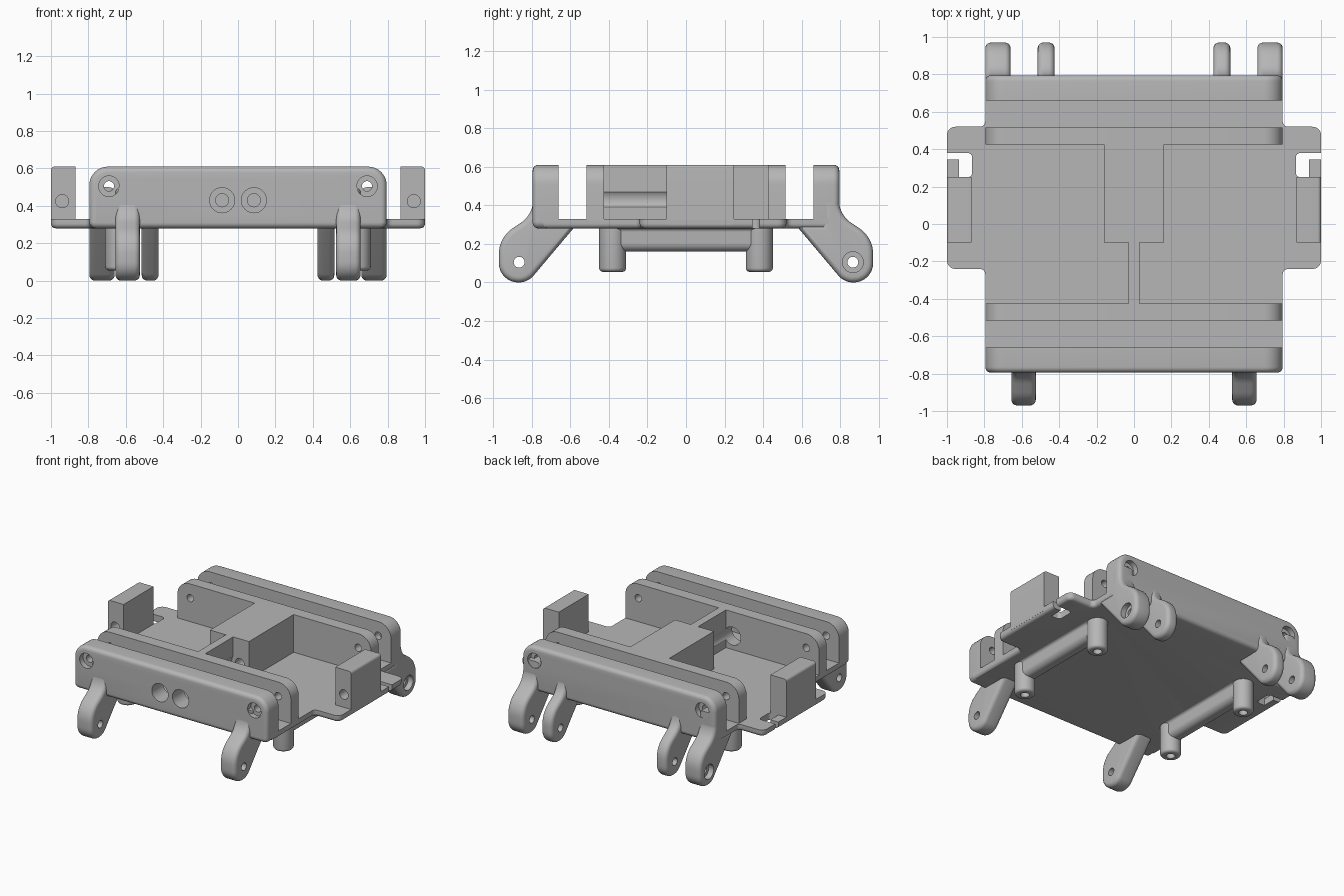
import bpy
import bmesh
from math import sin, cos, pi, tan
from mathutils import Vector

cube = bpy.data.objects.get("Cube")
if cube:
    bpy.data.objects.remove(cube, do_unlink=True)

GREY = (0.47, 0.47, 0.47, 1)
material = bpy.data.materials.new("plain_grey")
material.use_nodes = True
material.diffuse_color = GREY
material.node_tree.nodes["Principled BSDF"].inputs["Base Color"].default_value = GREY

EDGE = 0.795      # half width of the body
FLOOR = 0.28      # underside of the plate
DECK = 0.33       # upper side of the plate
TOP = 0.61        # top of the walls


def rounded(corners, steps=8):
    """Outline from (u, v, radius) corners, each replaced by an arc."""
    out = []
    for i, (u, v, r) in enumerate(corners):
        p = Vector((u, v))
        if r == 0:
            out.append(p)
            continue
        a = (Vector(corners[i - 1][:2]) - p).normalized()
        b = (Vector(corners[(i + 1) % len(corners)][:2]) - p).normalized()
        half = a.angle(b) / 2
        centre = p + (a + b).normalized() * (r / sin(half))
        start = p + a * (r / tan(half)) - centre
        sweep = pi - 2 * half
        if a.x * b.y - a.y * b.x > 0:
            sweep = -sweep
        for k in range(steps + 1):
            t = sweep * k / steps
            out.append(centre + Vector((start.x * cos(t) - start.y * sin(t),
                                        start.x * sin(t) + start.y * cos(t))))
    return out


def circle(u, v, r, n=32):
    return [Vector((u + r * cos(2 * pi * k / n), v + r * sin(2 * pi * k / n))) for k in range(n)]


def rect(u0, v0, u1, v1, r=0):
    return rounded([(u0, v0, r), (u1, v0, r), (u1, v1, r), (u0, v1, r)])


def inset(pts, d):
    """Move a counter-clockwise outline inward by d with mitred corners."""
    out = []
    for i, p in enumerate(pts):
        a = (p - pts[i - 1]).normalized()
        b = (pts[(i + 1) % len(pts)] - p).normalized()
        na, nb = Vector((-a.y, a.x)), Vector((-b.y, b.x))
        out.append(p + (na + nb) * (d / (1 + na.dot(nb))))
    return out


def prism(name, pts, axis, lo, hi, soft_lo=0, soft_hi=0):
    """Extrude an outline along an axis, rounding the rim at either end."""
    lo, hi, soft_lo, soft_hi = (lo, hi, soft_lo, soft_hi) if lo < hi else (hi, lo, soft_hi, soft_lo)
    pts = [p for i, p in enumerate(pts) if (p - pts[i - 1]).length > 1e-5]
    if sum(pts[i - 1].x * p.y - p.x * pts[i - 1].y for i, p in enumerate(pts)) < 0:
        pts.reverse()
    arc = [k * pi / 10 for k in range(6)]
    levels = [(lo + soft_lo * (1 - cos(a)), soft_lo * (1 - sin(a))) for a in arc] if soft_lo else [(lo, 0)]
    levels += [(hi - soft_hi * (1 - cos(a)), soft_hi * (1 - sin(a))) for a in reversed(arc)] if soft_hi else [(hi, 0)]
    place = {"x": lambda u, v, t: (t, u, v), "y": lambda u, v, t: (u, t, v), "z": lambda u, v, t: (u, v, t)}[axis]
    bm = bmesh.new()
    rings = [[bm.verts.new(place(p.x, p.y, t)) for p in inset(pts, d)] for t, d in levels]
    bm.faces.new(rings[0])
    bm.faces.new(rings[-1])
    for a, b in zip(rings, rings[1:]):
        for i in range(len(a)):
            bm.faces.new((a[i - 1], a[i], b[i], b[i - 1]))
    bmesh.ops.recalc_face_normals(bm, faces=bm.faces)
    mesh = bpy.data.meshes.new(name)
    bm.to_mesh(mesh)
    bm.free()
    mesh.materials.append(material)
    obj = bpy.data.objects.new(name, mesh)
    bpy.context.collection.objects.link(obj)
    return obj


def cut(obj, *args):
    """Subtract one prism from a part."""
    cutter = prism("cutter", *args)
    mod = obj.modifiers.new("cut", "BOOLEAN")
    mod.operation, mod.solver, mod.object = "DIFFERENCE", "EXACT", cutter
    bpy.context.view_layer.objects.active = obj
    bpy.ops.object.modifier_apply(modifier=mod.name)
    bpy.data.objects.remove(cutter, do_unlink=True)


parts = []

# Base plate with side wings and hooked slots
half = [(EDGE, -0.74, 0), (EDGE, -0.24, 0.03), (1, -0.24, 0.045), (1, 0.52, 0.045), (EDGE, 0.52, 0.03), (EDGE, 0.74, 0)]
plate = prism("base_plate", rounded(half + [(-u, v, r) for u, v, r in reversed(half)]),
              "z", FLOOR, DECK, 0.025)
for s in (1, -1):
    slot = [(0.865, 0.25, 0.025), (0.935, 0.25, 0), (0.935, 0.345, 0), (1.1, 0.345, 0), (1.1, 0.38, 0), (0.865, 0.38, 0.025)]
    cut(plate, rounded([(s * u, v, r) for u, v, r in slot]), "z", 0.2, 0.4)
parts.append(plate)

# Outer and inner walls at the front and back
for s, side in ((-1, "front"), (1, "back")):
    outer = prism(side + "_outer_wall",
                  rounded([(-EDGE, FLOOR, 0.035), (EDGE, FLOOR, 0.035), (EDGE, TOP, 0.1), (-EDGE, TOP, 0.1)]),
                  "y", s * 0.66, s * EDGE, 0, 0.03)
    inner = prism(side + "_inner_wall",
                  rounded([(-EDGE, 0.31, 0), (EDGE, 0.31, 0), (EDGE, TOP, 0.1), (-EDGE, TOP, 0.1)]),
                  "y", s * 0.425, s * 0.515)
    for x in (-0.69, 0.69):
        cut(outer, circle(x, 0.505, 0.055), "y", s * 0.755, s * 0.9)
        for wall in (outer, inner):
            cut(wall, circle(x, 0.505, 0.027), "y", s * 0.3, s * 0.9)
    if side == "front":
        for x in (-0.085, 0.085):
            for wall in (outer, inner):
                cut(wall, circle(x, 0.43, 0.067), "y", -0.9, -0.3)
    parts += [outer, inner]

# Central block and the thin divider in front of it
block = prism("central_block", rect(-0.16, -0.1, 0.16, 0.43), "z", 0.31, TOP)
divider = prism("divider", rect(-0.03, -0.43, 0.03, -0.09), "z", 0.31, TOP)
for x in (-0.085, 0.085):
    cut(block, circle(x, 0.43, 0.035), "y", -0.2, 0.02)
    cut(divider, circle(x, 0.43, 0.067), "y", -0.5, -0.1)
parts += [block, divider]

# Hinge lug outline, measured outward from the middle
LUG = [(0.567, 0.3, 0), (0.7, 0.3, 0), (0.7, 0.5, 0), (EDGE - 0.004, 0.5, 0), (EDGE, 0.35, 0.14),
       (0.97, 0.233, 0.16), (0.97, 0, 0.1), (0.82, 0, 0.1)]


def lug(name, x0, x1, sy):
    obj = prism(name, rounded([(sy * u, v, r) for u, v, r in LUG]), "x", x0, x1, 0.03, 0.03)
    cut(obj, circle(sy * 0.865, 0.105, 0.028), "x", x0 * 0.8, x1 * 1.2)
    parts.append(obj)
    return obj


for s, side in ((1, "left"), (-1, "right")):
    # Hinge lugs
    lug(side + "_front_lug", s * 0.525, s * 0.655, -1)
    lug(side + "_back_inner_lug", s * 0.425, s * 0.515, 1)
    outer_lug = lug(side + "_back_outer_lug", s * 0.66, s * EDGE, 1)
    cut(outer_lug, circle(0.865, 0.105, 0.054), "x", s * 0.755, s * 0.9)

    # Side block on the wing
    side_block = prism(side + "_side_block",
                       rounded([(s * 0.87, 0.3, 0), (s, 0.3, 0), (s, TOP, 0.02), (s * 0.87, TOP, 0)]),
                       "y", -0.1, 0.25)
    cut(side_block, circle(s * 0.94, 0.425, 0.035), "y", -0.2, 0.02)
    parts.append(side_block)

    # Skid bar and its two round feet under the plate
    bar = [(0.56, 0.3, 0), (0.56, 0.281, 0), (0.585, 0.281, 0.02), (0.585, 0.16, 0.045),
           (0.695, 0.16, 0.045), (0.695, 0.281, 0.02), (0.72, 0.281, 0), (0.72, 0.3, 0)]
    parts.append(prism(side + "_skid_bar", rounded([(s * u, v, r) for u, v, r in bar]), "y", -0.38, 0.38))
    for y, end in ((-0.38, "front"), (0.38, "back")):
        foot = prism(side + "_" + end + "_foot", circle(s * 0.64, y, 0.07), "z", 0.055, 0.3, 0.02)
        cut(foot, circle(s * 0.64, y, 0.03), "z", 0, 0.16)
        parts.append(foot)

# Smooth rounded areas while keeping edges crisp
bpy.ops.object.select_all(action="DESELECT")
for obj in parts:
    obj.select_set(True)
bpy.context.view_layer.objects.active = parts[0]
bpy.ops.object.shade_smooth_by_angle(angle=pi / 6)
